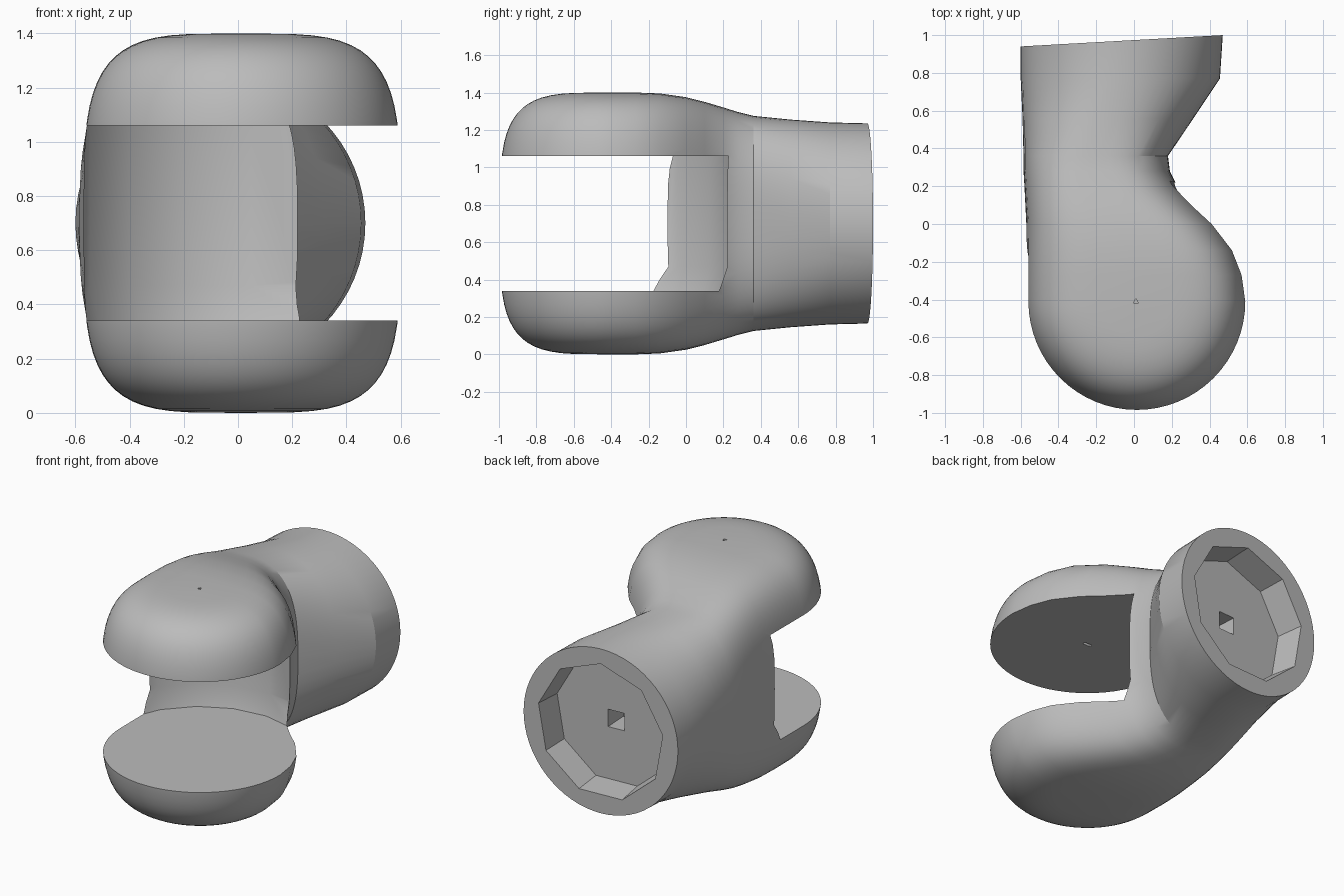
import bpy, bmesh, math
from mathutils import Matrix, Vector

if "Cube" in bpy.data.objects:
    bpy.data.objects.remove(bpy.data.objects["Cube"], do_unlink=True)

grey = bpy.data.materials.new("mid grey")
grey.use_nodes = True
grey.diffuse_color = (0.5, 0.5, 0.5, 1)
grey.node_tree.nodes["Principled BSDF"].inputs["Base Color"].default_value = (0.5, 0.5, 0.5, 1)

MID = 0.7                      # mirror height
AXIS = Vector((0.015, -0.41, MID))   # pivot of the two pads
SEG = 64


def make_object(name, bm):
    bmesh.ops.recalc_face_normals(bm, faces=bm.faces)
    mesh = bpy.data.meshes.new(name)
    bm.to_mesh(mesh)
    bm.free()
    mesh.materials.append(grey)
    obj = bpy.data.objects.new(name, mesh)
    bpy.context.collection.objects.link(obj)
    return obj


def section(y, left, right, half_height, power, slant=0.0):
    """Rounded cross-section, starting at the top and going round by +x."""
    cx, hw = (left + right) / 2, (right - left) / 2
    pts = []
    for i in range(SEG):
        t = 2 * math.pi * i / SEG
        s, c = math.sin(t), math.cos(t)
        x = cx + hw * math.copysign(abs(s) ** (2 / power), s)
        z = MID + half_height * math.copysign(abs(c) ** (2 / power), c)
        pts.append(Vector((x, y + slant * (x - cx), z)))
    return pts


def skin(bm, rows, closed):
    loops = [[bm.verts.new(p) for p in row] for row in rows]
    for a, b in zip(loops, loops[1:]):
        n = len(a)
        for i in range(n if closed else n - 1):
            j = (i + 1) % n
            bm.faces.new((a[i], a[j], b[j], b[i]))
    return loops


def frustum(name, sides, r1, r2, depth, matrix):
    bm = bmesh.new()
    bmesh.ops.create_cone(bm, cap_ends=True, segments=sides, radius1=r1,
                          radius2=r2, depth=depth, matrix=matrix)
    return make_object(name, bm)


def cut(target, cutter):
    cutter.hide_render = True
    mod = target.modifiers.new("cut", "BOOLEAN")
    mod.operation, mod.solver, mod.object = "DIFFERENCE", "EXACT", cutter
    bpy.context.view_layer.objects.active = target
    bpy.ops.object.modifier_apply(modifier=mod.name)
    bpy.data.objects.remove(cutter, do_unlink=True)


# Body: pads flow through a narrow neck into a round socket
stations = [
    (-0.41, -0.57, 0.60, 0.70, 4.0),
    (-0.27, -0.57, 0.58, 0.70, 4.0),
    (-0.14, -0.57, 0.53, 0.695, 3.9),
    (0.0, -0.57, 0.425, 0.675, 3.7),
    (0.1, -0.575, 0.32, 0.65, 3.5),
    (0.2, -0.58, 0.23, 0.62, 3.2),
    (0.28, -0.585, 0.19, 0.595, 3.0),
    (0.36, -0.585, 0.18, 0.575, 2.8),
    (0.56, -0.59, 0.315, 0.555, 2.3),
    (0.77, -0.6, 0.455, 0.54, 2.0),
    (0.97, -0.6, 0.47, 0.535, 2.0, 0.056),
]
bm = bmesh.new()
rows = [section(*s) for s in stations]
loops = skin(bm, rows, True)
bm.faces.new(loops[-1])

# Rounded pad fronts: half turn of the first section
half = rows[0][:SEG // 2 + 1]
steps = 32
turned = []
for k in range(steps + 1):
    rot = Matrix.Rotation(-math.pi * k / steps, 3, "Z")
    turned.append([AXIS + rot @ (p - AXIS) for p in half])
skin(bm, turned, False)
bmesh.ops.remove_doubles(bm, verts=bm.verts, dist=0.0005)
body = make_object("forked_joint_body", bm)

# Gap between the pads, with a ramp at the foot of its back wall
spin = Matrix.Rotation(math.radians(7), 4, "Z")


def at(x, y, z):
    return Matrix.Translation((x, y, z))


bm = bmesh.new()
gap_rows = []
for r, z in ((0.63, 0.34), (0.67, 0.47), (0.67, 1.06)):
    gap_rows.append([spin @ Vector((r * math.cos(a), r * math.sin(a), 0))
                     + Vector((AXIS.x, AXIS.y, z))
                     for a in (2 * math.pi * i / 18 for i in range(18))])
gap_loops = skin(bm, gap_rows, True)
bm.faces.new(gap_loops[0])
bm.faces.new(gap_loops[-1])
cut(body, make_object("gap_cutter", bm))

# Faceted recess in the back of the socket, and a square hole in its floor
back = Matrix.Rotation(math.radians(3.2), 4, "Z") @ Matrix.Rotation(-math.pi / 2, 4, "X")
tilt = Matrix.Rotation(math.radians(20), 4, "Z")
cut(body, frustum("recess_cutter", 9, 0.42, 0.46, 0.4, at(-0.065, 0.99, MID) @ back @ tilt))
cut(body, frustum("hole_cutter", 4, 0.08, 0.08, 0.3, at(-0.05, 0.77, MID) @ back
                  @ Matrix.Rotation(math.pi / 4, 4, "Z")))

# Small pivot marks: a pit on the top pad and a slot beneath it
cut(body, frustum("pit_cutter", 3, 0.015, 0.015, 0.04, at(0.01, AXIS.y, 1.4)))
cut(body, frustum("slot_cutter", 4, 0.04, 0.04, 0.06, at(0.015, AXIS.y, 1.06)
                  @ Matrix.Diagonal((1, 0.35, 1, 1))
                  @ Matrix.Rotation(math.pi / 4, 4, "Z")))

# Smooth shading with crisp cut edges
bpy.ops.object.select_all(action="DESELECT")
body.select_set(True)
bpy.context.view_layer.objects.active = body
bpy.ops.object.shade_smooth_by_angle(angle=math.radians(25))
